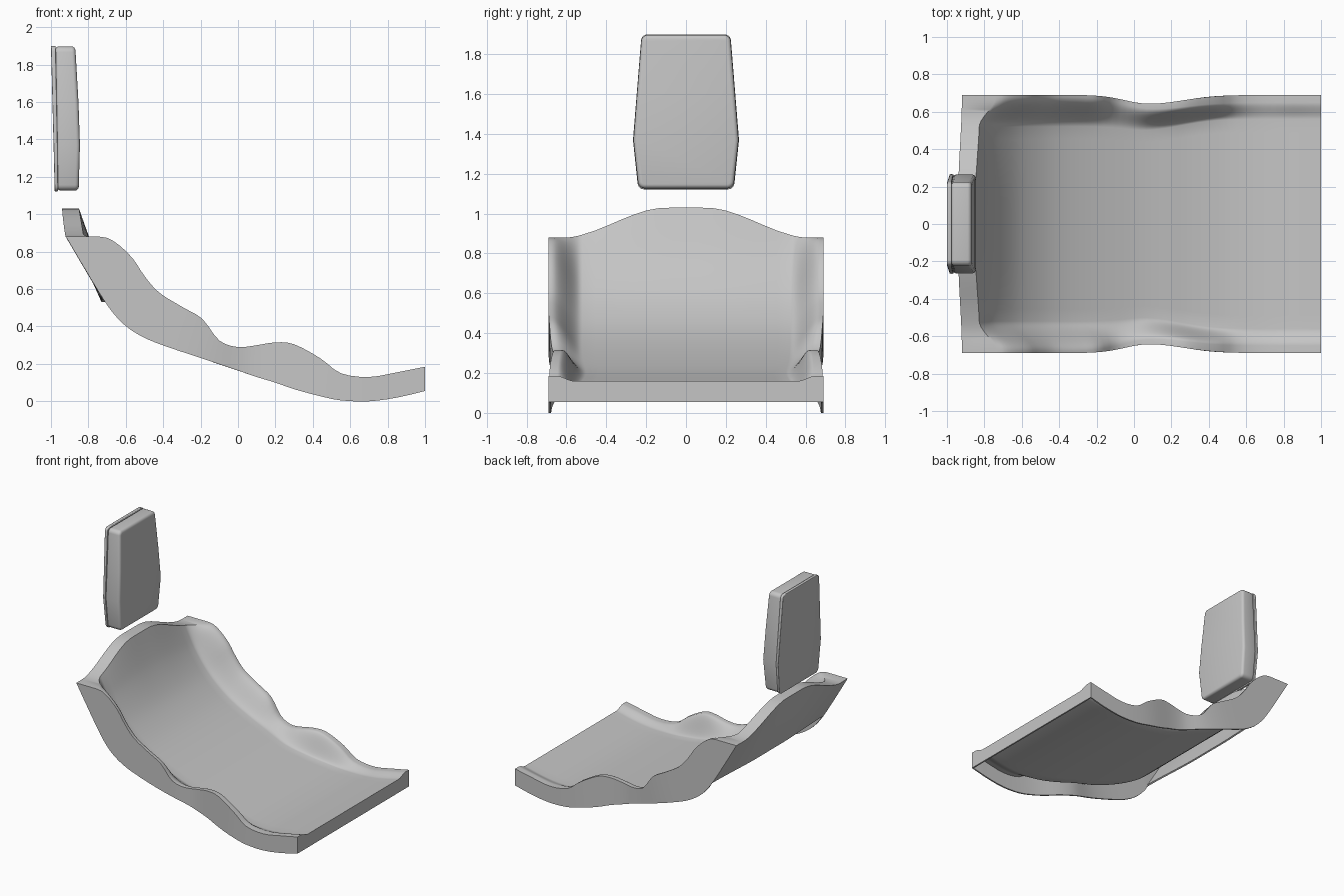
import bpy, bmesh, math
from mathutils import Vector

if "Cube" in bpy.data.objects:
    bpy.data.objects.remove(bpy.data.objects["Cube"], do_unlink=True)

grey = bpy.data.materials.new("seat_grey")
grey.use_nodes = True
colour = (0.56, 0.56, 0.56, 1)
grey.diffuse_color = colour
grey.node_tree.nodes["Principled BSDF"].inputs["Base Color"].default_value = colour


def smooth(a, b, v):
    t = max(0.0, min(1.0, (v - a) / (b - a)))
    return t * t * (3 - 2 * t)


def mix(a, b, t):
    return a + (b - a) * t


def spline(points, steps):
    """Catmull-Rom curve through the points."""
    pts = [Vector(p) for p in points]
    ext = [2 * pts[0] - pts[1]] + pts + [2 * pts[-1] - pts[-2]]
    out = []
    for a, b, c, d in zip(ext, ext[1:], ext[2:], ext[3:]):
        for s in range(steps):
            t = s / steps
            out.append(0.5 * (2 * b + (c - a) * t + (2 * a - 5 * b + 4 * c - d) * t ** 2
                              + (3 * b - a - 3 * c + d) * t ** 3))
    return out + [pts[-1]]


def make_object(name, bm):
    mesh = bpy.data.meshes.new(name)
    bm.to_mesh(mesh)
    bm.free()
    mesh.materials.append(grey)
    obj = bpy.data.objects.new(name, mesh)
    bpy.context.collection.objects.link(obj)
    return obj


def finish(obj):
    """Apply the modifiers, then smooth while keeping hard edges."""
    bpy.ops.object.select_all(action="DESELECT")
    obj.select_set(True)
    bpy.context.view_layer.objects.active = obj
    for mod in list(obj.modifiers):
        bpy.ops.object.modifier_apply(modifier=mod.name)
    bpy.ops.object.shade_smooth_by_angle(angle=math.radians(40))


# Seat profiles from front to back, as (x, z) pairs
STEPS = 3
centre = spline([(1, .16), (.85, .125), (.7, .105), (.55, .105), (.44, .115), (.3, .14),
                 (.2, .165), (.1, .19), (0, .22), (-.12, .265), (-.25, .32), (-.38, .385),
                 (-.49, .455), (-.6, .55), (-.68, .65), (-.75, .77), (-.8, .89), (-.85, 1.03)], STEPS)
rim = spline([(1, .185), (.85, .155), (.7, .13), (.55, .15), (.44, .23), (.3, .305),
              (.2, .315), (.1, .3), (0, .29), (-.1, .325), (-.19, .44), (-.29, .5),
              (-.42, .58), (-.5, .67), (-.56, .76), (-.63, .83), (-.69, .87), (-.74, .88)], STEPS)
hem = spline([(1, .055), (.85, .02), (.7, 0), (.55, .005), (.43, .03), (.3, .065),
              (.2, .1), (.1, .13), (0, .165), (-.12, .205), (-.24, .245), (-.36, .285),
              (-.48, .33), (-.57, .38), (-.64, .44), (-.71, .53), (-.82, .71), (-.92, .88)], STEPS)


def section(c, r, h):
    """Half cross-section from the centre line to the hem of the side."""
    pinch = math.exp(-((r.x - .08) / (.26 if r.x > .08 else .18)) ** 2)
    back = smooth(.5, -.4, r.x)
    inner = mix(.56, .52, back) - .04 * pinch
    outer = .69 - .047 * pinch
    top = outer - mix(.04, .012, back)
    ys = [inner * i / 8 for i in range(9)] + [mix(inner, top, i / 12) for i in range(1, 13)]
    crown = max(0, (c.y - .5) / .53) ** 2
    row = []
    for y in ys:
        fall = smooth(.1, .62, y) * crown
        w = smooth(inner, top, y)
        row.append((mix(c.x + .025 * fall, r.x, w), y, mix(c.y - .15 * fall, r.y, w)))
    row.append((r.x, outer, r.y))
    row.append((h.x, outer, h.y))
    return row


# Seat shell: cushion surface, side skirts, front lip, top edge and back panel
bm = bmesh.new()


def add_grid(rows):
    grid = [[bm.verts.new(p) for p in row] for row in rows]
    for a, b in zip(grid, grid[1:]):
        for j in range(len(a) - 1):
            bm.faces.new((a[j], a[j + 1], b[j + 1], b[j]))


rows = [section(*s) for s in zip(centre, rim, hem)]
add_grid(rows)

lip_top = rows[0][:-1]
add_grid([lip_top, [(x, y, hem[0].y) for x, y, z in lip_top]])

top_edge = rows[-1][:-1]
panel = []
for k, h in enumerate(reversed(hem[-2 * STEPS - 1:])):
    rise = 1 - k / (2 * STEPS)
    panel.append([(h.x - .02 * smooth(.69, .15, y), y, h.y + (z - .88) * rise)
                  for x, y, z in top_edge])
add_grid([top_edge] + panel)

bmesh.ops.remove_doubles(bm, verts=bm.verts, dist=.0008)
bmesh.ops.recalc_face_normals(bm, faces=bm.faces)
seat_face = min(bm.faces, key=lambda f: (f.calc_center_median() - Vector((.2, .1, .16))).length)
if seat_face.normal.z < 0:
    bmesh.ops.reverse_faces(bm, faces=bm.faces)
shell = make_object("seat_shell", bm)
mirror = shell.modifiers.new("Mirror", "MIRROR")
mirror.use_axis = (False, True, False)
mirror.use_clip = True
solid = shell.modifiers.new("Thickness", "SOLIDIFY")
solid.thickness = .012
solid.offset = -1
finish(shell)


# Headrest: tapered cushion on a thin back plate
def headrest_part(name, levels, bevel):
    """Stack of levels, each (z, half width, back x, front x)."""
    bm = bmesh.new()
    loops = [[bm.verts.new((x, y, z)) for x, y in ((b, -w), (f, -w), (f, w), (b, w))]
             for z, w, b, f in levels]
    for a, b in zip(loops, loops[1:]):
        for i in range(4):
            j = (i + 1) % 4
            bm.faces.new((a[i], a[j], b[j], b[i]))
    bm.faces.new(loops[0][::-1])
    bm.faces.new(loops[-1])
    # Round the four outline corners
    corners = [bm.edges.get((loop[i], loop[j])) for loop in (loops[0], loops[-1])
               for i, j in ((0, 1), (2, 3))]
    bmesh.ops.bevel(bm, geom=corners, offset=.03, segments=5, profile=.5, affect="EDGES")
    obj = make_object(name, bm)
    mod = obj.modifiers.new("Bevel", "BEVEL")
    mod.width = bevel
    mod.segments = 4
    mod.limit_method = "ANGLE"
    mod.angle_limit = math.radians(40)
    finish(obj)


headrest_part("headrest_cushion", [(1.127, .238, -.968, -.852), (1.37, .264, -.97, -.845),
                                   (1.6, .246, -.973, -.853), (1.897, .222, -.978, -.87)], .02)
headrest_part("headrest_back_plate", [(1.122, .24, -.98, -.962), (1.37, .266, -.986, -.965),
                                      (1.9, .223, -1, -.975)], .005)
